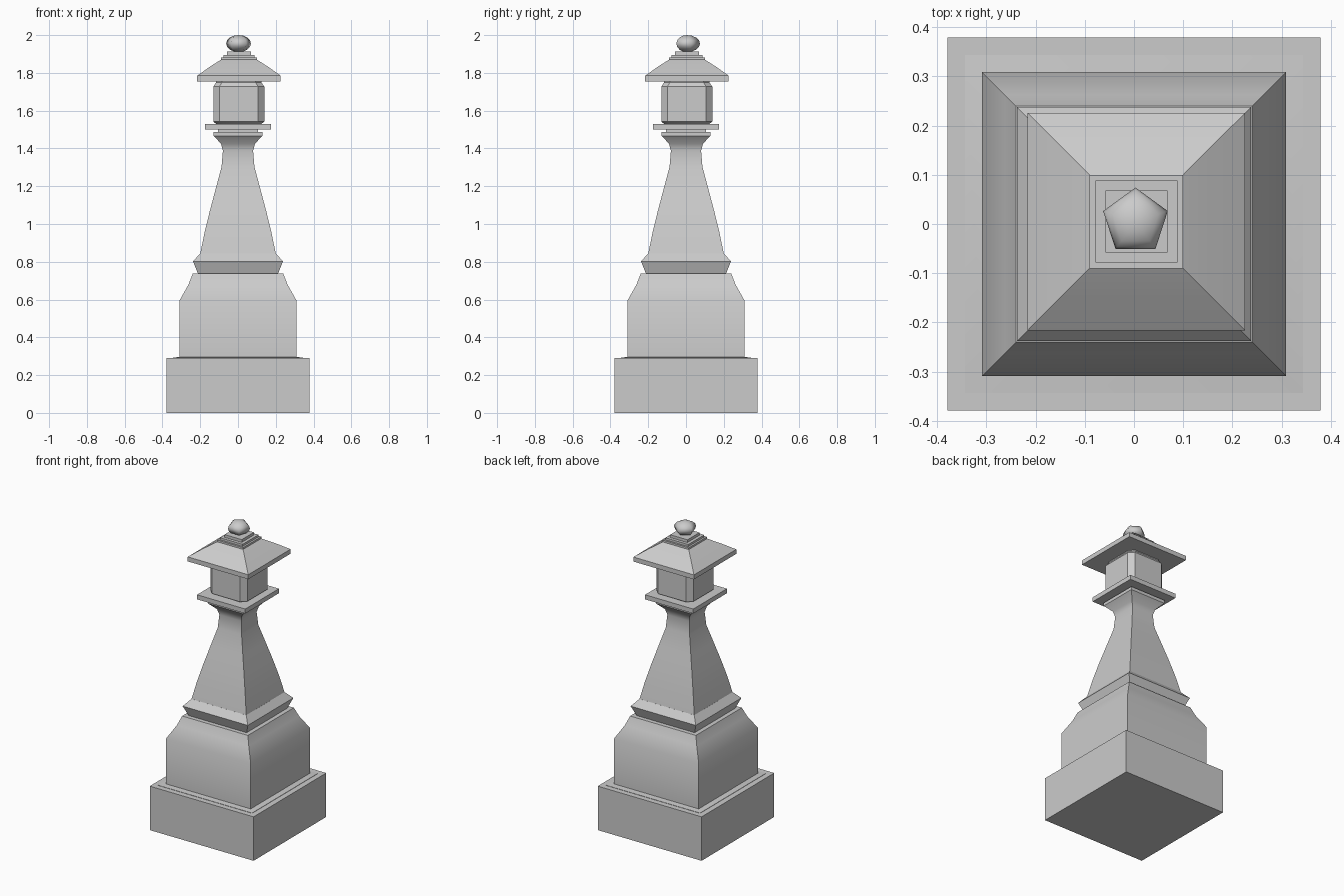
import bpy, bmesh, math

old = bpy.data.objects.get("Cube")
if old:
    bpy.data.objects.remove(old, do_unlink=True)

stone = bpy.data.materials.new("grey stone")
stone.use_nodes = True
GREY = (0.6, 0.6, 0.6, 1)
stone.diffuse_color = GREY
stone.node_tree.nodes["Principled BSDF"].inputs["Base Color"].default_value = GREY


def finish(name, bm, angle=30):
    bmesh.ops.recalc_face_normals(bm, faces=bm.faces)
    mesh = bpy.data.meshes.new(name)
    bm.to_mesh(mesh)
    bm.free()
    mesh.materials.append(stone)
    obj = bpy.data.objects.new(name, mesh)
    bpy.context.collection.objects.link(obj)
    bpy.ops.object.select_all(action="DESELECT")
    obj.select_set(True)
    bpy.context.view_layer.objects.active = obj
    bpy.ops.object.shade_smooth_by_angle(angle=math.radians(angle))
    return obj


def section(r, cut):
    """Square of half width r, with its corners cut off when cut > 0."""
    pts = []
    for k in range(4):
        corner = [(r, r - cut), (r - cut, r)] if cut else [(r, r)]
        for x, y in corner:
            for _ in range(k):
                x, y = -y, x
            pts.append((x, y))
    return pts


def loft(name, profile, centre=0.0, cut=0.0):
    """Stack square sections along a (half width, height) profile."""
    bm = bmesh.new()
    rings = [[bm.verts.new((x + centre, y + centre, z)) for x, y in section(r, cut)]
             for r, z in profile]
    n = len(rings[0])
    for low, high in zip(rings, rings[1:]):
        for i in range(n):
            j = (i + 1) % n
            bm.faces.new((low[i], low[j], high[j], high[i]))
    bm.faces.new(rings[0][::-1])
    bm.faces.new(rings[-1])
    return finish(name, bm)


def slab(name, r, z0, z1, centre=0.0):
    return loft(name, [(r, z0), (r, z1)], centre)


# Base and shouldered plinth
slab("base_block", 0.379, 0, 0.29)
loft("plinth", [(0.343, 0.288), (0.343, 0.292), (0.309, 0.297), (0.309, 0.596),
                (0.262, 0.68), (0.24, 0.737)])

# Tapering shaft with a flared foot and head
loft("shaft_foot_band", [(0.211, 0.735), (0.238, 0.802), (0.2, 0.845)])
loft("shaft", [(0.2, 0.843), (0.177, 0.955), (0.15, 1.066), (0.118, 1.187),
               (0.087, 1.303), (0.08, 1.388), (0.09, 1.425), (0.129, 1.467),
               (0.129, 1.488)])

# Gallery under the lantern
slab("gallery_neck", 0.105, 1.486, 1.502)
slab("gallery_slab", 0.176, 1.5, 1.53)

# Lantern room with chamfered corners
loft("lantern_room", [(0.118, 1.529), (0.135, 1.542), (0.135, 1.728),
                      (0.121, 1.748), (0.121, 1.757)], 0.004, 0.032)

# Roof and its stepped cap
MID = 0.005
loft("roof", [(0.221, 1.755), (0.221, 1.785), (0.152, 1.834), (0.095, 1.87)], MID)
for i, (r, z0, z1) in enumerate([(0.095, 1.868, 1.882), (0.083, 1.88, 1.896),
                                 (0.063, 1.894, 1.914)]):
    slab(f"cap_step_{i + 1}", r, z0, z1, MID)

# Five-sided finial, one corner to the back
bm = bmesh.new()
bmesh.ops.create_uvsphere(bm, u_segments=5, v_segments=8, radius=1)
point = max(bm.verts, key=lambda v: math.hypot(v.co.x, v.co.y)).co
turn = math.pi / 2 - math.atan2(point.y, point.x)
c, s = math.cos(turn), math.sin(turn)
for v in bm.verts:
    x, y, z = v.co
    v.co = (0.069 * (c * x - s * y) + 0.003, 0.069 * (s * x + c * y) + MID, 0.045 * z + 1.955)
finish("finial", bm, 80)
